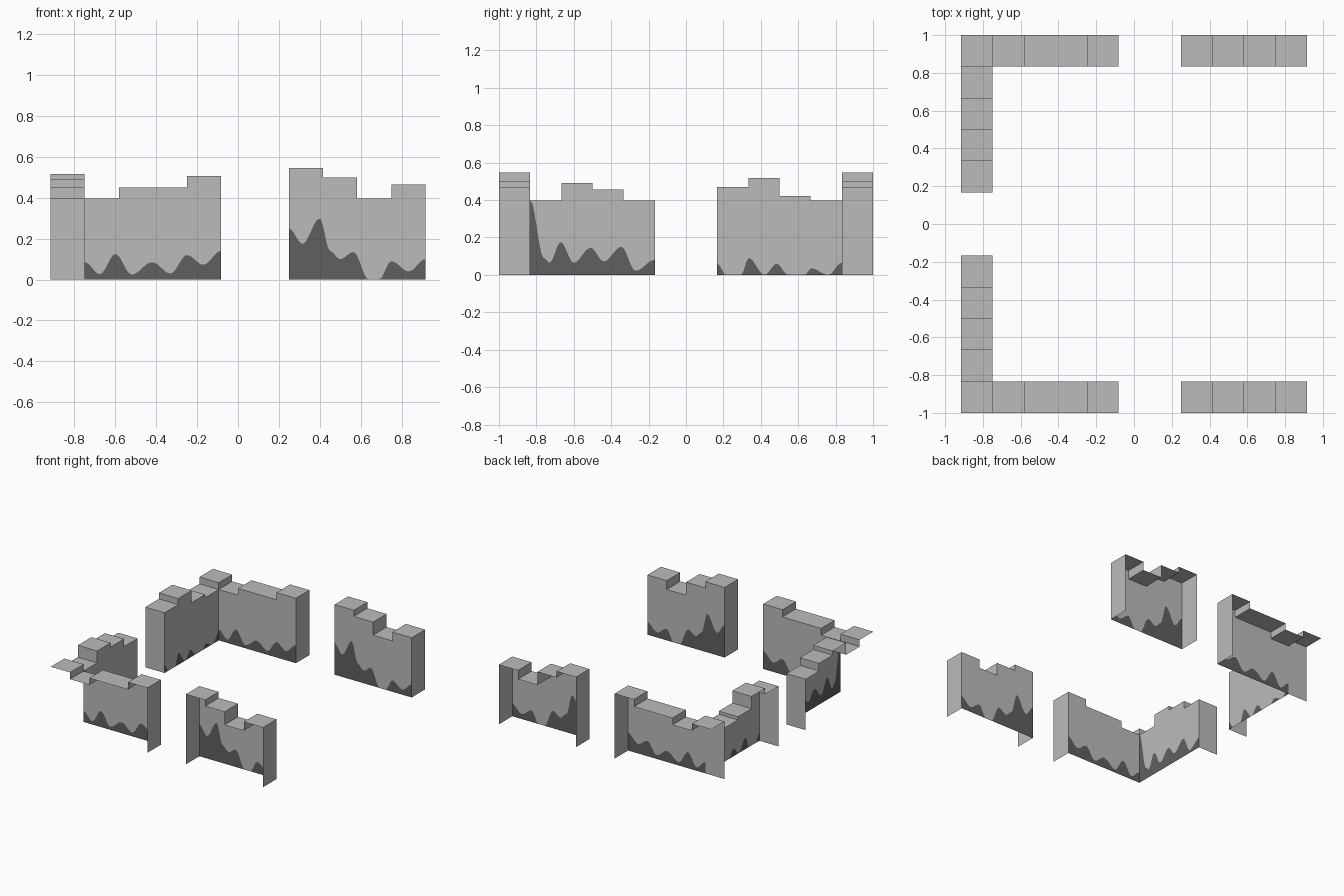
import bpy, bmesh, math
from mathutils import Vector

if "Cube" in bpy.data.objects:
    bpy.data.objects.remove(bpy.data.objects["Cube"])

T = 1 / 6          # wall thickness and block length
X0, Y0 = -0.75, 5 / 6   # inner planes of the side and front/back walls


def material(name, value):
    m = bpy.data.materials.new(name)
    m.diffuse_color = (value, value, value, 1)
    m.use_nodes = True
    m.node_tree.nodes["Principled BSDF"].inputs["Base Color"].default_value = m.diffuse_color
    return m


MATS = [material("light stone", 0.50), material("dark stone", 0.115)]


def height_at(points, u):
    """Smoothly eased height between control points."""
    for (a, za), (b, zb) in zip(points, points[1:]):
        if u <= b + 1e-6:
            t = min(max((u - a) / (b - a), 0), 1)
            return za + (zb - za) * (1 - math.cos(math.pi * t)) / 2
    return points[-1][1]


def add_face(bm, pts, facing, mat=0):
    f = bm.faces.new([bm.verts.new(p) for p in pts])
    f.normal_update()
    if f.normal.dot(Vector(facing)) < 0:
        f.normal_flip()
    f.material_index = mat


def finish(bm, name):
    bmesh.ops.remove_doubles(bm, verts=bm.verts, dist=1e-5)
    me = bpy.data.meshes.new(name)
    bm.to_mesh(me)
    bm.free()
    for m in MATS:
        me.materials.append(m)
    bpy.context.collection.objects.link(bpy.data.objects.new(name, me))


def wall(name, place, u0, heights, paint, start, end):
    """place(u, v, z): u along the wall, v depth from the inner face."""
    bm = bmesh.new()
    zero = place(0, 0, 0)
    along, inward = place(1, 0, 0) - zero, place(0, -1, 0) - zero
    n = 14

    def cross(u, lo, hi, facing):
        add_face(bm, [place(u, 0, lo), place(u, T, lo), place(u, T, hi), place(u, 0, hi)], facing)

    for i, h in enumerate(heights):
        a, b = u0 + i * T, u0 + (i + 1) * T
        # stepped top
        add_face(bm, [place(a, 0, h), place(b, 0, h), place(b, T, h), place(a, T, h)], (0, 0, 1))
        if i and abs(heights[i - 1] - h) > 1e-4:
            p = heights[i - 1]
            cross(a, min(p, h), max(p, h), along if p > h else -along)
        # inner face, split along the wavy dark band
        for k in range(n):
            c, d = a + T * k / n, a + T * (k + 1) / n
            zc, zd = (min(height_at(paint, u), h - 1e-3) for u in (c, d))
            add_face(bm, [place(c, 0, zc), place(d, 0, zd), place(d, 0, h), place(c, 0, h)], inward)
            if zc > 1e-4 or zd > 1e-4:
                low = [place(c, 0, 0), place(d, 0, 0)]
                if zd > 1e-4:
                    low.append(place(d, 0, zd))
                if zc > 1e-4:
                    low.append(place(c, 0, zc))
                add_face(bm, low, inward, 1)
    # end caps
    if start:
        cross(u0, 0, heights[0], -along)
    if end:
        cross(u0 + len(heights) * T, 0, heights[-1], along)
    finish(bm, name)


# dark band outlines
long_paint = [(-.75, .085), (-.675, .027), (-.60, .125), (-.52, .025), (-.42, .085),
              (-.33, .03), (-.25, .12), (-.17, .073), (-.083, .14)]
short_paint = [(.25, .25), (.315, .175), (.40, .30), (.45, .14), (.50, .10), (.565, .135),
               (.64, 0), (.69, 0), (.75, .09), (.835, .04), (.917, .10)]
side_front_paint = [(-.833, .40), (-.76, .09), (-.73, .065), (-.67, .175), (-.60, .065),
                    (-.51, .145), (-.44, .072), (-.345, .15), (-.27, .022), (-.167, .08)]
side_back_paint = [(.167, .06), (.215, 0), (.295, 0), (.335, .09), (.42, 0), (.485, .06),
                   (.545, 0), (.635, 0), (.67, .035), (.76, 0), (.833, .065)]

# front and back walls with their corner tops, mirrored
for s, side in ((-1, "front"), (1, "back")):
    def place(u, v, z, s=s):
        return Vector((u, s * (Y0 + v), z))
    wall(side + "_long_wall", place, X0, [.397, .45, .45, .507], long_paint, False, True)
    wall(side + "_short_wall", place, .25, [.547, .499, .397, .466], short_paint, True, True)
    bm = bmesh.new()
    h, lo = .45, .397
    add_face(bm, [place(X0 - T, 0, h), place(X0, 0, h), place(X0, T, h), place(X0 - T, T, h)], (0, 0, 1))
    add_face(bm, [place(X0, 0, lo), place(X0, T, lo), place(X0, T, h), place(X0, 0, h)], (1, 0, 0))
    add_face(bm, [place(X0 - T, 0, lo), place(X0, 0, lo), place(X0, 0, h), place(X0 - T, 0, h)], (0, -s, 0))
    finish(bm, side + "_corner_top")


# side walls
def place_side(u, v, z):
    return Vector((X0 - v, u, z))


wall("side_front_wall", place_side, -Y0, [.397, .49, .457, .397], side_front_paint, False, True)
wall("side_back_wall", place_side, T, [.47, .517, .422, .397], side_back_paint, True, True)
